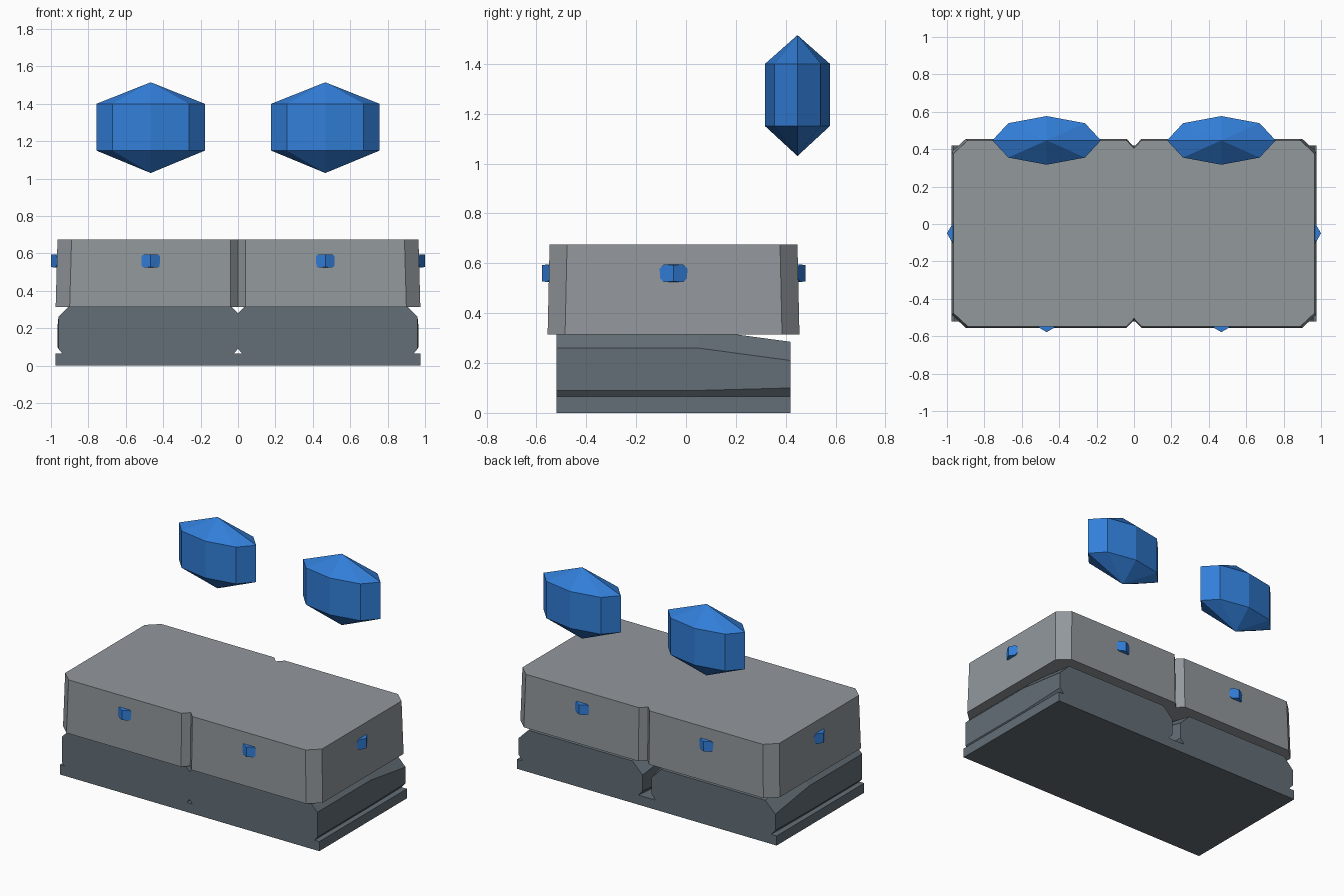
import bpy, bmesh
from math import cos, sin, pi, radians
from mathutils import Matrix, Vector

old = bpy.data.objects.get("Cube")
if old:
    bpy.data.objects.remove(old, do_unlink=True)


def material(name, rgb):
    m = bpy.data.materials.new(name)
    m.use_nodes = True
    m.diffuse_color = (*rgb, 1)
    m.node_tree.nodes["Principled BSDF"].inputs["Base Color"].default_value = (*rgb, 1)
    return m


light_stone = material("light_grey_stone", (0.29, 0.315, 0.335))
dark_stone = material("dark_slate_stone", (0.125, 0.157, 0.182))
crystal = material("blue_crystal", (0.032, 0.21, 0.69))

CY = -0.05      # middle of the stonework in y
GEM_X = 0.467   # sideways spacing of the gems


def finish(name, bm, mat):
    bmesh.ops.recalc_face_normals(bm, faces=bm.faces)
    mesh = bpy.data.meshes.new(name)
    bm.to_mesh(mesh)
    bm.free()
    mesh.materials.append(mat)
    obj = bpy.data.objects.new(name, mesh)
    bpy.context.collection.objects.link(obj)
    return obj


def loft(name, rings, mat):
    """Skin a row of matching closed outlines and cap both ends."""
    bm = bmesh.new()
    loops = [[bm.verts.new(p) for p in ring] for ring in rings]
    for a, b in zip(loops, loops[1:]):
        for i in range(len(a)):
            j = (i + 1) % len(a)
            bm.faces.new((a[i], a[j], b[j], b[i]))
    bm.faces.new(loops[0])
    bm.faces.new(loops[-1])
    return finish(name, bm, mat)


def hull(name, points, mat):
    bm = bmesh.new()
    for p in points:
        bm.verts.new(p)
    bmesh.ops.convex_hull(bm, input=bm.verts)
    bmesh.ops.dissolve_limit(bm, angle_limit=radians(1), verts=bm.verts, edges=bm.edges)
    return finish(name, bm, mat)


# Foot plate
bm = bmesh.new()
bmesh.ops.create_cube(bm, size=1, matrix=Matrix.Translation((0, CY, 0.0325))
                      @ Matrix.Diagonal((1.95, 0.94, 0.065, 1)))
finish("foot_plate", bm, dark_stone)


# Two base stones that sink and part towards the back
def stone_section(side, y, inner, outer, drop, undercut):
    low, high, top = 0.065 + undercut, 0.26 - drop, 0.335 - drop
    inner_high = high + 0.02 * (drop == 0)
    bevel = top - high
    pts = [(inner + undercut, 0.06), (outer - undercut, 0.06), (outer, low),
           (outer, high), (outer - bevel, top),
           (inner + top - inner_high, top), (inner, inner_high), (inner, low)]
    return [(side * x, y, z) for x, z in pts]


for side, label in ((1, "left"), (-1, "right")):
    loft("base_stone_" + label,
         [stone_section(side, -0.52, 0.0005, 0.96, 0, 0.025),
          stone_section(side, 0.05, 0.0005, 0.96, 0, 0.025),
          stone_section(side, 0.42, 0.033, 0.965, 0.05, 0.035)], dark_stone)


# Upper block with cut corners and a notch in the front and back
def block_outline(hx, hy, z):
    half = [(hx, -hy + 0.07), (hx, hy - 0.07), (hx - 0.075, hy),
            (0.04, hy), (0, hy - 0.042), (-0.04, hy), (-hx + 0.075, hy)]
    return [(x, y + CY, z) for x, y in half + [(-x, -y) for x, y in half]]


loft("upper_block", [block_outline(0.975, 0.505, 0.315),
                     block_outline(0.965, 0.497, 0.675)], light_stone)

# Small gems set into the walls
stud = [(0, sy * 0.043, sz * 0.033) for sy in (1, -1) for sz in (1, -1)]
stud += [(sx * 0.04, sy * 0.02, sz * 0.035)
         for sx in (1, -1) for sy in (1, -1) for sz in (1, -1)]
stud += [(0.074, 0, 0), (-0.074, 0, 0)]
places = {"front_left": (GEM_X, -0.535, 0), "front_right": (-GEM_X, -0.535, 0),
          "back_left": (GEM_X, 0.437, 0), "back_right": (-GEM_X, 0.437, 0),
          "side_left": (0.957, CY, 90), "side_right": (-0.957, CY, 90)}
for label, (x, y, turn) in places.items():
    move = Matrix.Translation((x, y, 0.56)) @ Matrix.Rotation(radians(turn), 4, "Z")
    hull("wall_gem_" + label, [move @ Vector(p) for p in stud], crystal)

# Large floating gems: flattened eight-sided columns with pointed ends
for side, label in ((1, "left"), (-1, "right")):
    x = side * GEM_X
    pts = [(x + 0.29 * cos(i * pi / 4), 0.447 + 0.13 * sin(i * pi / 4), z)
           for i in range(8) for z in (1.15, 1.4)]
    hull("floating_gem_" + label, pts + [(x, 0.447, 1.515), (x, 0.447, 1.03)], crystal)
